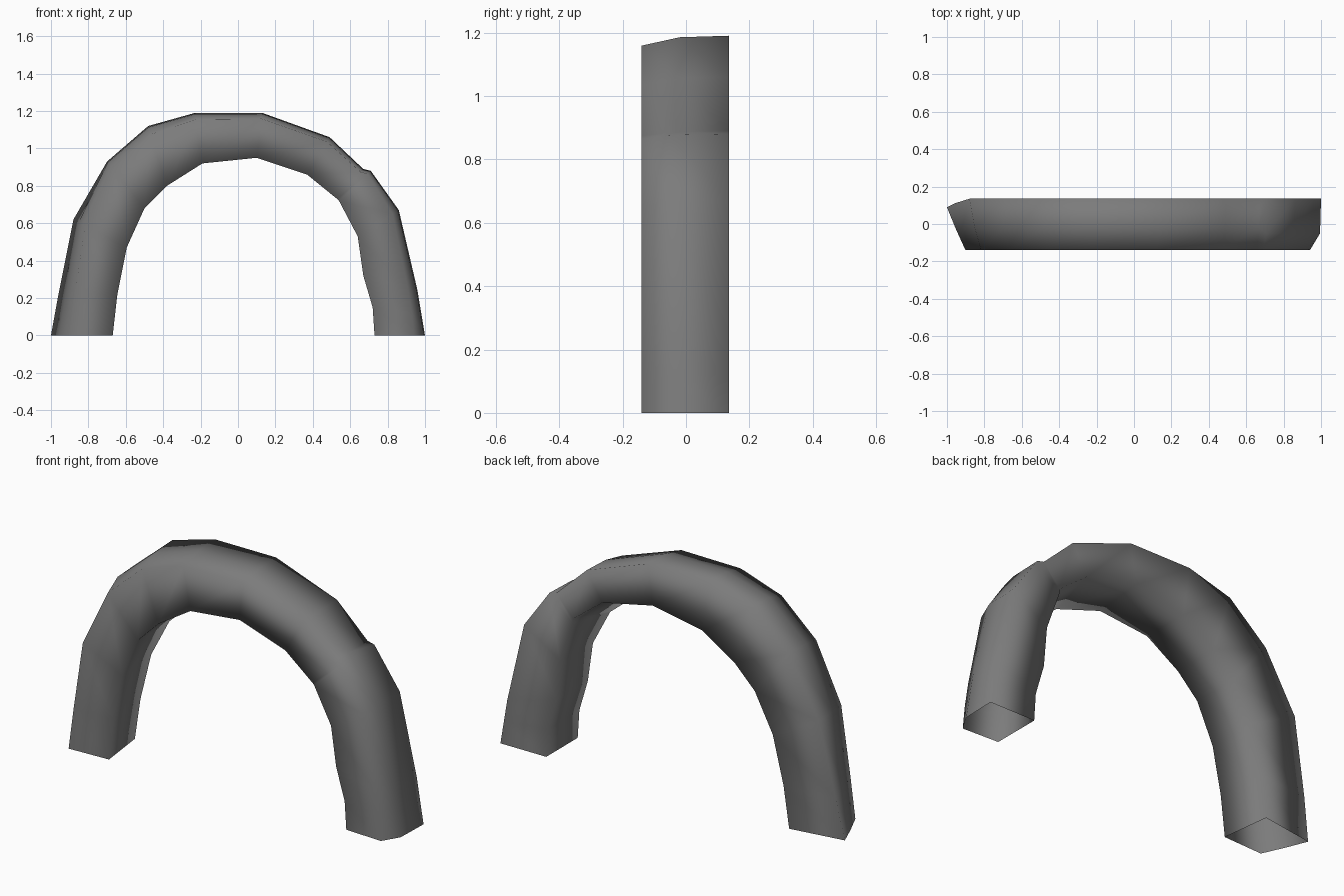
import bpy
import bmesh
from mathutils import Vector

cube = bpy.data.objects.get("Cube")
if cube:
    bpy.data.objects.remove(cube, do_unlink=True)


def make_material(name, colour):
    material = bpy.data.materials.new(name)
    material.use_nodes = True
    material.diffuse_color = colour
    material.node_tree.nodes["Principled BSDF"].inputs["Base Color"].default_value = colour
    return material


# Stations along the arch: outer x, outer z, inner x, inner z,
# front bevel share, lift of the inner back edge
stations = [
    (-1, 0, -.67, 0, .3, .1),
    (-.96, .22, -.645, .22, .28, .08),
    (-.88, .62, -.595, .47, .22, .04),
    (-.7, .93, -.5, .68, .15, 0),
    (-.48, 1.12, -.38, .8, .14, 0),
    (-.23, 1.19, -.19, .92, .13, 0),
    (.13, 1.19, .1, .95, .13, .1),
    (.49, 1.06, .37, .86, .12, .25),
    (.67, .89, .53, .73, .1, .3),
    (.71, .88, .54, .72, .1, .2),
    (.86, .67, .64, .53, .15, .05),
    (.96, .24, .67, .32, .18, 0),
    (.98, .12, .72, .15, .2, 0),
    (1, 0, .73, 0, .22, 0),
]


def cross_section(index, station):
    """Five corners, given as depth from outer edge to inner edge and y."""
    outer_x, outer_z, inner_x, inner_z, bevel, lift = station
    outer = Vector((outer_x, 0, outer_z))
    inner = Vector((inner_x, 0, inner_z))
    back_y = .09 if index == 0 else .11 if index == 1 else .135
    ridge_depth = bevel * .45 if index < 3 else .02
    ridge_y = -.02 if index < 9 else -.05
    corners = [(1, -.13), (bevel, -.14), (ridge_depth, ridge_y),
               (0, back_y), (1 - lift, .135)]
    return [outer.lerp(inner, depth) + Vector((0, y, 0)) for depth, y in corners]


# Arched tube with open feet
bm = bmesh.new()
rings = [[bm.verts.new(p) for p in cross_section(i, s)]
         for i, s in enumerate(stations)]
for ring, following in zip(rings, rings[1:]):
    for k in range(len(ring)):
        n = (k + 1) % len(ring)
        bm.faces.new((ring[k], ring[n], following[n], following[k]))
bmesh.ops.recalc_face_normals(bm, faces=bm.faces)

# An open tube needs its outward direction checked
top_face = max(bm.faces, key=lambda f: f.calc_center_median().z)
if top_face.normal.z < 0:
    bmesh.ops.reverse_faces(bm, faces=bm.faces)
for face in bm.faces:
    face.smooth = True

mesh = bpy.data.meshes.new("arch_tube")
bm.to_mesh(mesh)
bm.free()
mesh.materials.append(make_material("stone_grey", (.2, .2, .2, 1)))
arch = bpy.data.objects.new("arch_tube", mesh)
bpy.context.collection.objects.link(arch)
